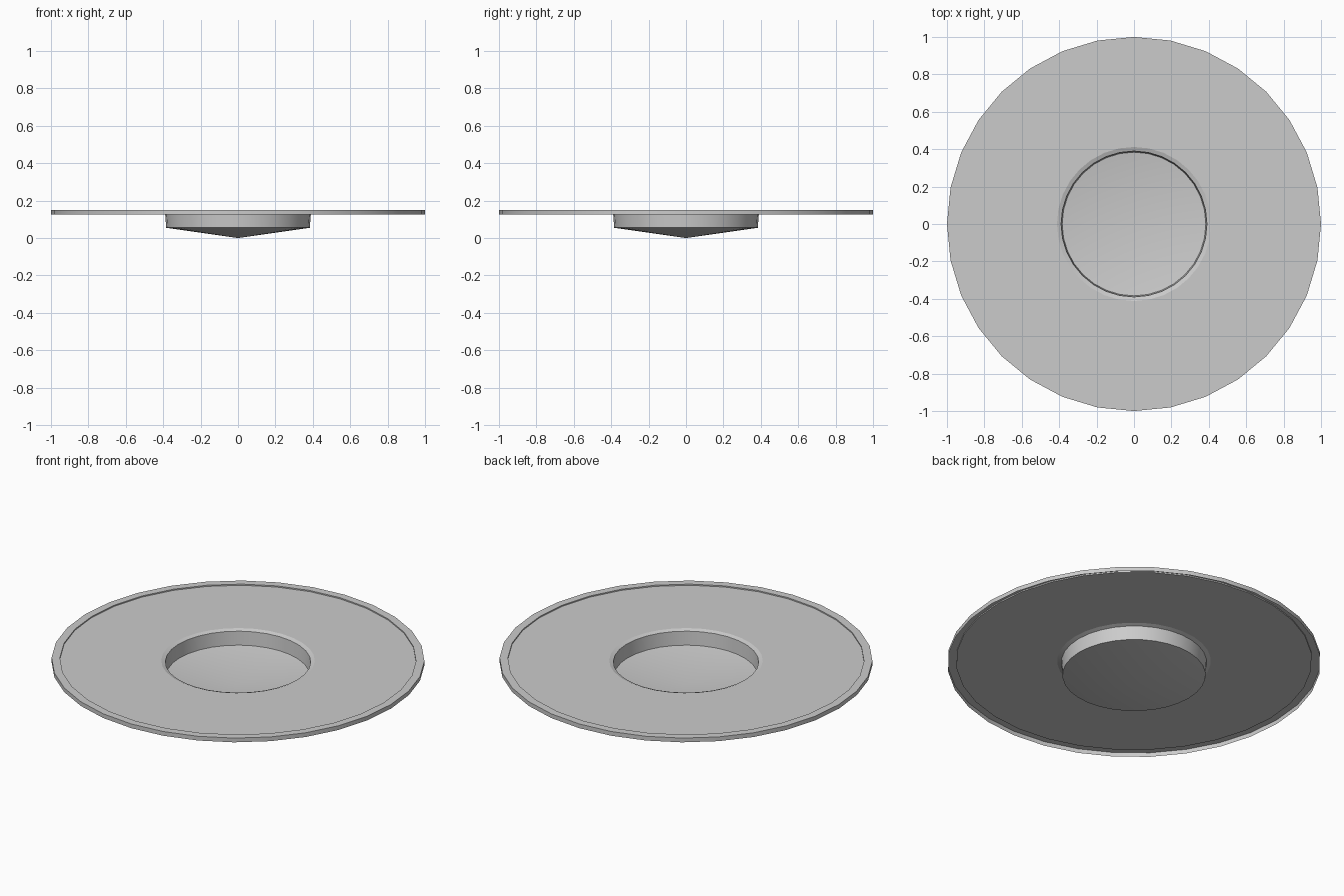
import bpy, bmesh, math

cube = bpy.data.objects.get("Cube")
if cube:
    bpy.data.objects.remove(cube, do_unlink=True)

SIDES = 32

grey = bpy.data.materials.new("light_grey")
grey.use_nodes = True
colour = (0.6, 0.6, 0.6, 1)
grey.diffuse_color = colour
grey.node_tree.nodes["Principled BSDF"].inputs["Base Color"].default_value = colour


def lathe(name, profile):
    """Spin an (r, z) profile, listed from the outside in, about z."""
    bm = bmesh.new()
    verts = [bm.verts.new((r, 0, z)) for r, z in profile]
    edges = [bm.edges.new(pair) for pair in zip(verts, verts[1:])]
    bmesh.ops.spin(bm, geom=verts + edges, cent=(0, 0, 0), axis=(0, 0, 1),
                   angle=math.tau, steps=SIDES, use_duplicate=False)
    bmesh.ops.remove_doubles(bm, verts=bm.verts, dist=0.0005)
    bmesh.ops.recalc_face_normals(bm, faces=bm.faces)
    # Every part is an open sheet whose outer side looks up
    bm.normal_update()
    if sum(f.normal.z * f.calc_area() for f in bm.faces) < 0:
        bmesh.ops.reverse_faces(bm, faces=bm.faces)
    mesh = bpy.data.meshes.new(name)
    bm.to_mesh(mesh)
    bm.free()
    mesh.materials.append(grey)
    obj = bpy.data.objects.new(name, mesh)
    bpy.context.collection.objects.link(obj)
    bpy.ops.object.select_all(action="DESELECT")
    obj.select_set(True)
    bpy.context.view_layer.objects.active = obj
    bpy.ops.object.shade_smooth_by_angle(angle=math.radians(30))
    return obj


# Outer rim: skirt, flat band and the small step down to the plate
lathe("outer_rim", [(1, 0.125), (1, 0.15), (0.955, 0.15), (0.955, 0.143)])

# Flat plate with the round opening
lathe("plate", [(0.955, 0.143), (0.412, 0.143)])

# Sunken bowl: bevelled lip, wall and shallow conical floor
lathe("bowl", [(0.412, 0.143), (0.39, 0.135), (0.384, 0.055), (0, 0)])
